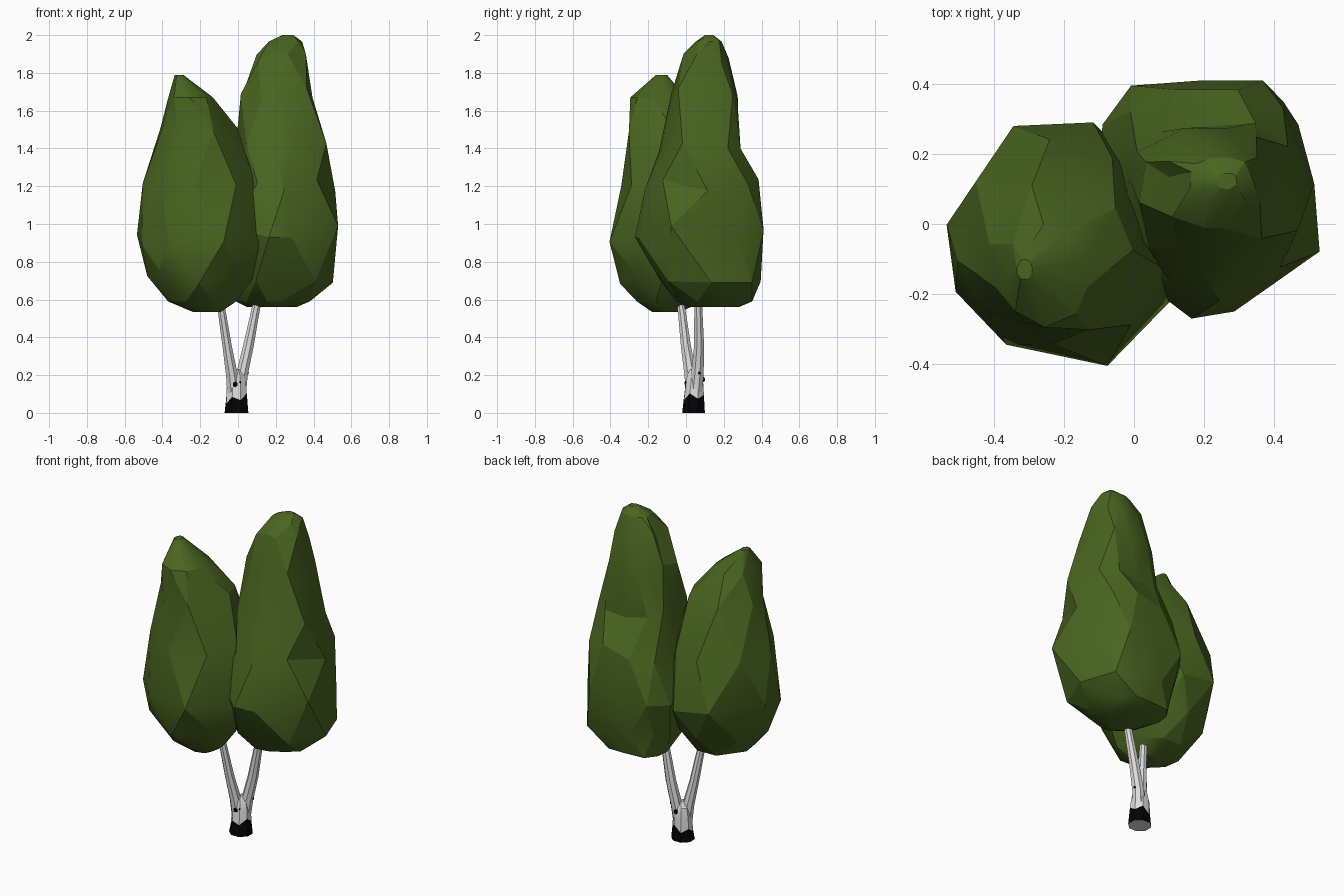
import bpy, bmesh, math, random
from mathutils import Vector, Matrix

if "Cube" in bpy.data.objects:
    bpy.data.objects.remove(bpy.data.objects["Cube"])

random.seed(11)


def material(name, rgb):
    m = bpy.data.materials.new(name)
    m.diffuse_color = (*rgb, 1)
    m.use_nodes = True
    m.node_tree.nodes["Principled BSDF"].inputs["Base Color"].default_value = m.diffuse_color
    return m


LEAF = material("leaf green", (0.066, 0.130, 0.014))
BARK = material("pale bark", (0.72, 0.72, 0.72))
DARK = material("black bark", (0.001, 0.001, 0.001))


def make(name, bm, mats, angle=30):
    bmesh.ops.recalc_face_normals(bm, faces=bm.faces)
    me = bpy.data.meshes.new(name)
    bm.to_mesh(me)
    bm.free()
    for m in mats:
        me.materials.append(m)
    ob = bpy.data.objects.new(name, me)
    bpy.context.collection.objects.link(ob)
    bpy.ops.object.select_all(action='DESELECT')
    ob.select_set(True)
    bpy.context.view_layer.objects.active = ob
    bpy.ops.object.shade_smooth_by_angle(angle=math.radians(angle))
    return ob


def loft(bm, rings, stagger=False):
    """Skin equal-length point rings; staggered rings are joined by triangles."""
    vs = [[bm.verts.new(p) for p in r] for r in rings]
    n = len(vs[0])
    for k, (a, b) in enumerate(zip(vs, vs[1:])):
        for i in range(n):
            j = (i + 1) % n
            if not stagger:
                bm.faces.new((a[i], a[j], b[j], b[i]))
            elif k % 2 == 0:   # upper ring sits half a step ahead
                bm.faces.new((a[i], a[j], b[i]))
                bm.faces.new((a[j], b[j], b[i]))
            else:              # upper ring sits half a step behind
                bm.faces.new((a[i], b[j], b[i]))
                bm.faces.new((a[i], a[j], b[j]))
    bm.faces.new(vs[0][::-1])
    bm.faces.new(vs[-1])


def crown(name, plan, levels, power):
    """Fit the plan outline into (z, xmin, xmax, ymin, ymax) at each level.
    Level 3 is the widest and keeps the plan; upper levels blend to a superellipse."""
    rings = []
    for k, (z, a, b, c, d) in enumerate(levels):
        pts = plan
        if k % 2 == 0:  # even rings sit half a step behind odd ones
            pts = [((p[0] + q[0]) / 2, (p[1] + q[1]) / 2) for p, q in zip(plan, plan[-1:] + plan[:-1])]
        xs, ys = [p[0] for p in pts], [p[1] for p in pts]
        x0, x1, y0, y1 = min(xs), max(xs), min(ys), max(ys)
        blend = max(0, min(1, (k - 3) / 2))
        inner = 1 < k < len(levels) - 2
        ring = []
        for x, y in pts:
            u = (x - x0) / (x1 - x0) - 0.5
            v = (y - y0) / (y1 - y0) - 0.5
            e = 0.5 / (abs(u) ** power + abs(v) ** power) ** (1 / power)
            s = 1 + (e - 1) * blend
            if inner and k != 3:
                s *= random.uniform(0.93, 1.05)
            dz = random.uniform(-0.04, 0.04) if inner else 0
            ring.append((a + (u * s + .5) * (b - a), c + (v * s + .5) * (d - c), z + dz))
        rings.append(ring)
    bm = bmesh.new()
    loft(bm, rings, True)
    bmesh.ops.remove_doubles(bm, verts=bm.verts, dist=.01)
    return make(name, bm, [LEAF], 20)


# leaf crowns
crown("left_crown",
      [(-.535, 0), (-.35, .28), (-.13, .29), (.01, .15), (.07, -.03),
       (.10, -.2), (-.09, -.40), (-.37, -.34), (-.51, -.19)],
      [(.535, -.24, -.09, -.18, -.03), (.59, -.37, -.01, -.26, .09),
       (.72, -.485, .09, -.345, .21), (.93, -.535, .12, -.405, .29),
       (1.22, -.51, .07, -.355, .24), (1.47, -.42, .0, -.315, .13),
       (1.67, -.37, -.13, -.295, .0), (1.79, -.335, -.29, -.16, -.10)], 2.1)
crown("right_crown",
      [(-.09, .15), (-.08, .28), (0, .39), (.20, .405), (.37, .405),
       (.47, .28), (.53, -.08), (.29, -.25), (.17, -.27), (.0, -.14)],
      [(.56, .05, .31, .02, .28), (.59, -.01, .38, -.05, .35),
       (.72, -.065, .50, -.18, .40), (.95, -.10, .53, -.27, .41),
       (1.20, -.06, .505, -.21, .39), (1.42, -.005, .47, -.14, .29),
       (1.68, .02, .405, -.075, .285), (1.88, .09, .365, -.01, .225),
       (1.965, .16, .34, .05, .19), (2.0, .235, .295, .10, .145)], 2.7)


# trunk: two leaning stems that merge into one foot
def stem(bm, stations, n=8):
    rings = []
    for k, (z, x, y, rx, ry) in enumerate(stations):
        ring = []
        for i in range(n):
            t = 2 * math.pi * (i + .5) / n
            jag = (.010 if i % 2 else -.018) + .014 * math.cos(t) if k == 1 and z < .09 else 0
            ring.append((x + rx * math.cos(t), y + ry * math.sin(t), z + jag))
        rings.append(ring)
    loft(bm, rings)


bm = bmesh.new()
stem(bm, [(0, -.008, .04, .068, .065), (.08, -.008, .042, .059, .057),
          (.15, -.008, .045, .055, .051), (.20, -.007, .045, .044, .042),
          (.23, -.004, .042, .012, .022)])
stem(bm, [(.10, -.02, .035, .040, .038), (.2, -.032, .025, .034, .036),
          (.35, -.057, .0, .027, .029), (.52, -.083, -.020, .023, .023),
          (.66, -.105, -.042, .020, .020)])
stem(bm, [(.10, .005, .05, .040, .038), (.2, .020, .06, .034, .036),
          (.35, .054, .069, .031, .029), (.52, .088, .066, .025, .024),
          (.66, .117, .065, .022, .022)])
for f in bm.faces:  # dark jagged foot with a pale cut underneath
    zs = [v.co.z for v in f.verts]
    f.material_index = int(min(zs) < .01 < max(zs))
trunk = make("trunk", bm, [BARK, DARK], 30)

# dark bark spots
bm = bmesh.new()
for p, r in [((-.015, -.1, .143), .015), ((.03, -.1, .18), .006),
             ((.2, .07, .18), .008), ((-.005, .2, .17), .015)]:
    ok, loc, nor, _ = trunk.closest_point_on_mesh(Vector(p))
    rot = nor.to_track_quat('Z', 'Y').to_matrix().to_4x4()
    bmesh.ops.create_cone(bm, cap_ends=True, segments=6, radius1=r, radius2=r * .9, depth=.004,
                          matrix=Matrix.Translation(loc + nor * .0005) @ rot)
make("bark_spots", bm, [DARK])
